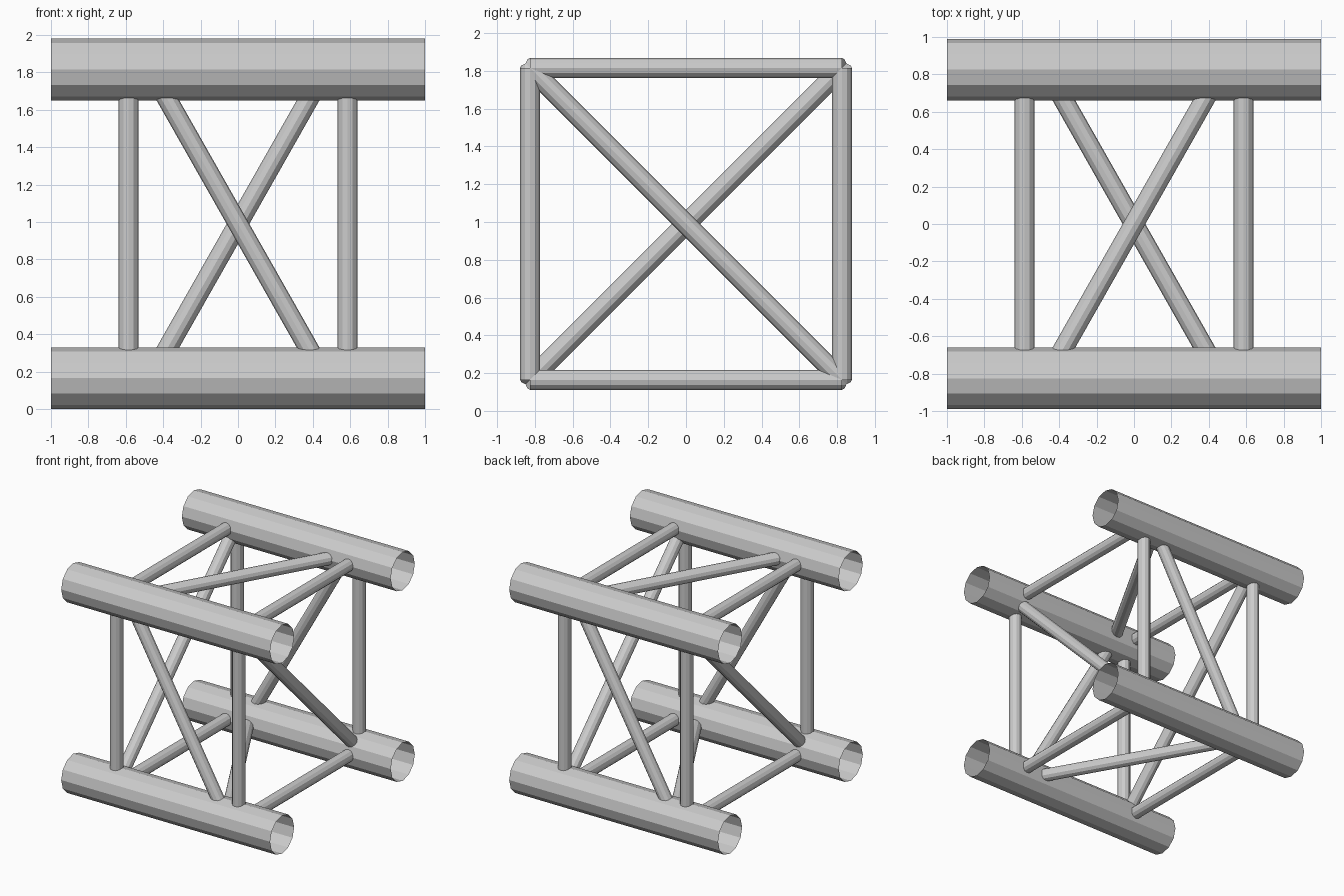
import bpy
from mathutils import Vector

cube = bpy.data.objects.get("Cube")
if cube:
    bpy.data.objects.remove(cube, do_unlink=True)

# Single bare metal colour
metal = bpy.data.materials.new("grey_metal")
metal.use_nodes = True
colour = (0.6, 0.6, 0.6, 1)
metal.diffuse_color = colour
metal.node_tree.nodes["Principled BSDF"].inputs["Base Color"].default_value = colour

SIDES = 12
CHORD_R, BRACE_R = 0.165, 0.053
H = 0.825              # half spacing of the main tubes
MID = H + CHORD_R      # height of the centre line
POST_X, DIAG_X = 0.585, 0.468


def tube(name, start, end, radius, fill):
    """Faceted cylinder between two points, given relative to the truss centre."""
    a, b = Vector(start), Vector(end)
    axis = b - a
    bpy.ops.mesh.primitive_cylinder_add(
        vertices=SIDES, radius=radius, depth=axis.length, end_fill_type=fill,
        location=(a + b) / 2 + Vector((0, 0, MID)),
        rotation=axis.to_track_quat('Z', 'Y').to_euler())
    obj = bpy.context.object
    obj.name = name
    obj.data.materials.append(metal)


def brace(name, start, end):
    tube(name, start, end, BRACE_R, 'NGON')


# Four open main tubes
for y, depth in ((-H, "front"), (H, "back")):
    for z, level in ((-H, "bottom"), (H, "top")):
        tube(f"{level}_{depth}_main_tube", (-1, y, z), (1, y, z), CHORD_R, 'NOTHING')

# Square frames of posts and cross bars, each with one diagonal
for s, side in ((-1, "right"), (1, "left")):
    x = s * POST_X
    for y, depth in ((-H, "front"), (H, "back")):
        brace(f"{side}_{depth}_post", (x, y, -H), (x, y, H))
    for z, level in ((-H, "bottom"), (H, "top")):
        brace(f"{side}_{level}_cross_bar", (x, -H, z), (x, H, z))
    brace(f"{side}_end_diagonal", (x, -H, s * H), (x, H, -s * H))

# Diagonals on the front, back, top and bottom faces
for s, depth, level in ((-1, "front", "bottom"), (1, "back", "top")):
    brace(f"{depth}_diagonal", (-DIAG_X, s * H, -s * H), (DIAG_X, s * H, s * H))
    brace(f"{level}_diagonal", (-DIAG_X, -s * H, s * H), (DIAG_X, s * H, s * H))
